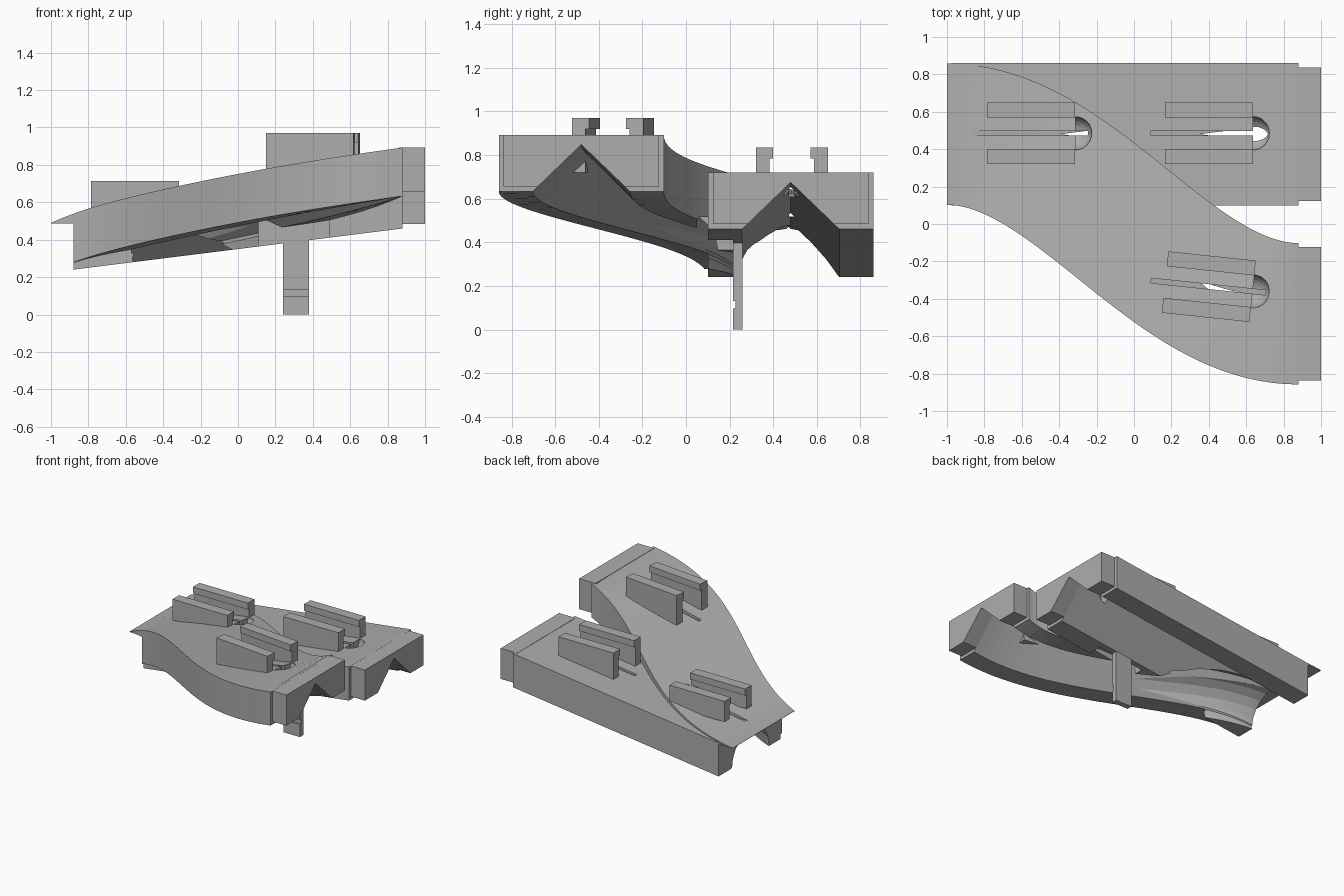
import bpy, bmesh, math
from mathutils import Matrix, Vector

if "Cube" in bpy.data.objects:
    bpy.data.objects.remove(bpy.data.objects["Cube"], do_unlink=True)

grey = bpy.data.materials.new("plain grey")
grey.use_nodes = True
grey.diffuse_color = (0.42, 0.42, 0.42, 1)
grey.node_tree.nodes["Principled BSDF"].inputs["Base Color"].default_value = grey.diffuse_color

START, END, LIMIT, LANE, HALF = -1.0, 0.88, -0.88, 0.48, 0.38


def finish(bm, name, matrix=None):
    bmesh.ops.recalc_face_normals(bm, faces=bm.faces)
    mesh = bpy.data.meshes.new(name)
    bm.to_mesh(mesh)
    bm.free()
    if matrix:
        mesh.transform(matrix)
    obj = bpy.data.objects.new(name, mesh)
    mesh.materials.append(grey)
    bpy.context.collection.objects.link(obj)
    return obj


def box(name, x, y, z, matrix=None):
    bm = bmesh.new()
    bmesh.ops.create_cube(bm, size=1)
    for v in bm.verts:
        v.co = [r[0] + (c + 0.5) * (r[1] - r[0]) for c, r in zip(v.co, (x, y, z))]
    return finish(bm, name, matrix)


def sweep(name, stations, profile):
    """Carry a cross-section (sideways, up) along stations (point, side vector)."""
    bm = bmesh.new()
    rings = [[bm.verts.new(p + s * a + Vector((0, 0, h))) for a, h in profile]
             for p, s in stations]
    n = len(profile)
    for r, q in zip(rings, rings[1:]):
        for i in range(n):
            bm.faces.new((r[i], r[(i + 1) % n], q[(i + 1) % n], q[i]))
    bm.faces.new(rings[0])
    bm.faces.new(rings[-1][::-1])
    return finish(bm, name)


def combine(target, other, operation):
    mod = target.modifiers.new("cut", "BOOLEAN")
    mod.operation, mod.object, mod.solver = operation, other, "EXACT"
    bpy.context.view_layer.objects.active = target
    bpy.ops.object.modifier_apply(modifier=mod.name)
    bpy.data.objects.remove(other, do_unlink=True)


# Heights and routes of the two branches
def straight_top(x):
    return 0.61 + 0.125 * min(x, END)


def curve_point(x):
    t = min(max((x - START) / (END - START), 0), 1)
    slope = -LANE * math.pi / (END - START) * math.sin(math.pi * t)
    side = Vector((-slope, 1, 0)).normalized()
    return Vector((x, LANE * math.cos(math.pi * t), 0.49 + 0.403 * t)), side


def curve_route(a, b, steps):
    return [curve_point(a + (b - a) * i / steps) for i in range(steps + 1)]


def straight_route(*xs):
    return [(Vector((x, LANE, straight_top(x))), Vector((0, 1, 0))) for x in xs]


def slab(half):
    return [(-half, 0), (half, 0), (half, -0.26), (-half, -0.26)]


def vee(depth):
    return [(0, -0.045), (0.225, -0.262), (0.225, -depth), (-0.225, -depth), (-0.225, -0.262)]


# Merged deck of straight and curved branches
deck = sweep("forked_deck", straight_route(-0.98, END), slab(HALF))
combine(deck, sweep("curved_deck", curve_route(START, END, 40), slab(HALF - 0.002)), "UNION")

# End tongues
for y, top in ((LANE, straight_top(END)), (-LANE, 0.893)):
    tongue = box("end_tongue", (0.86, 1), (y - 0.357, y + 0.357), (top - 0.237, top - 0.0005))
    combine(deck, tongue, "UNION")

# Undercut leaving a thin lip at the low end
combine(deck, box("lip_cutter", (-1.2, LIMIT), (-1, 1.2), (0, 0.488)), "DIFFERENCE")

# Vee channels below each branch
combine(deck, sweep("straight_channel", straight_route(-1.1, END, 1.1), vee(0.4)), "DIFFERENCE")
route = curve_route(-0.93, END, 36) + [curve_point(1.1)]
combine(deck, sweep("curved_channel", route, vee(0.28)), "DIFFERENCE")

# Rounded clearance where the channels meet
arch = [(0.223 * math.cos(a * math.pi / 10), 0.223 * math.sin(a * math.pi / 10)) for a in range(20)]
meet = [(Vector((p.x, p.y, 0.35 + 0.125 * p.x)), s) for p, s in curve_route(-1.05, 0.02, 18)]
combine(deck, sweep("arch_cutter", meet, arch), "DIFFERENCE")

# Side pocket behind the hanging post
combine(deck, box("pocket_cutter", (0.11, 0.49), (0.05, 0.215), (0.2, 0.515)), "DIFFERENCE")

# Clips: centre, turn, base, top, slot floor, pocket height
clips = [("straight_clip", 0.40, 0.485, 0, 0.60, 0.835, 0.609, 0.69),
         ("low_clip", -0.55, 0.485, 0, 0.555, 0.715, 0.516, 0.615),
         ("curved_clip", 0.40, -0.335, -6, 0.72, 0.97, 0.732, 0.845)]
for name, x, y, turn, base, top, floor, level in clips:
    place = Matrix.Translation((x, y, 0)) @ Matrix.Rotation(math.radians(turn), 4, "Z")

    # Narrow slot and half-round pocket in the deck
    combine(deck, box("slot_cutter", (-0.31, 0.305), (-0.013, 0.013), (floor, top + 0.1), place),
            "DIFFERENCE")
    bm = bmesh.new()
    bmesh.ops.create_uvsphere(bm, u_segments=24, v_segments=12, radius=0.09)
    cut = bmesh.ops.bisect_plane(bm, geom=bm.verts[:] + bm.edges[:] + bm.faces[:],
                                 plane_co=(0.001, 0, 0), plane_no=(1, 0, 0), clear_inner=True)
    bmesh.ops.holes_fill(bm, edges=[e for e in bm.edges if e.is_boundary])
    dome = finish(bm, "dome_cutter", place @ Matrix.Translation((0.235, 0, level)))
    combine(deck, dome, "DIFFERENCE")

    # Pair of upright rails with inward lips
    for sign, label in ((1, "back"), (-1, "front")):
        section = [(0.165, base), (0.165, top), (0.085, top), (0.085, top - 0.05),
                   (0.102, top - 0.05), (0.102, base)]
        ends = [(Vector((e, 0, 0)), Vector((0, sign, 0))) for e in (-0.235, 0.235)]
        rail = sweep(f"{name}_{label}_rail", ends, section)
        rail.data.transform(place)

# Hanging post with a notch
post = box("hanging_post", (0.24, 0.38), (0.215, 0.258), (0, 0.43))
combine(post, box("notch_cutter", (0.2, 0.42), (0.2, 0.227), (0.097, 0.131)), "DIFFERENCE")
